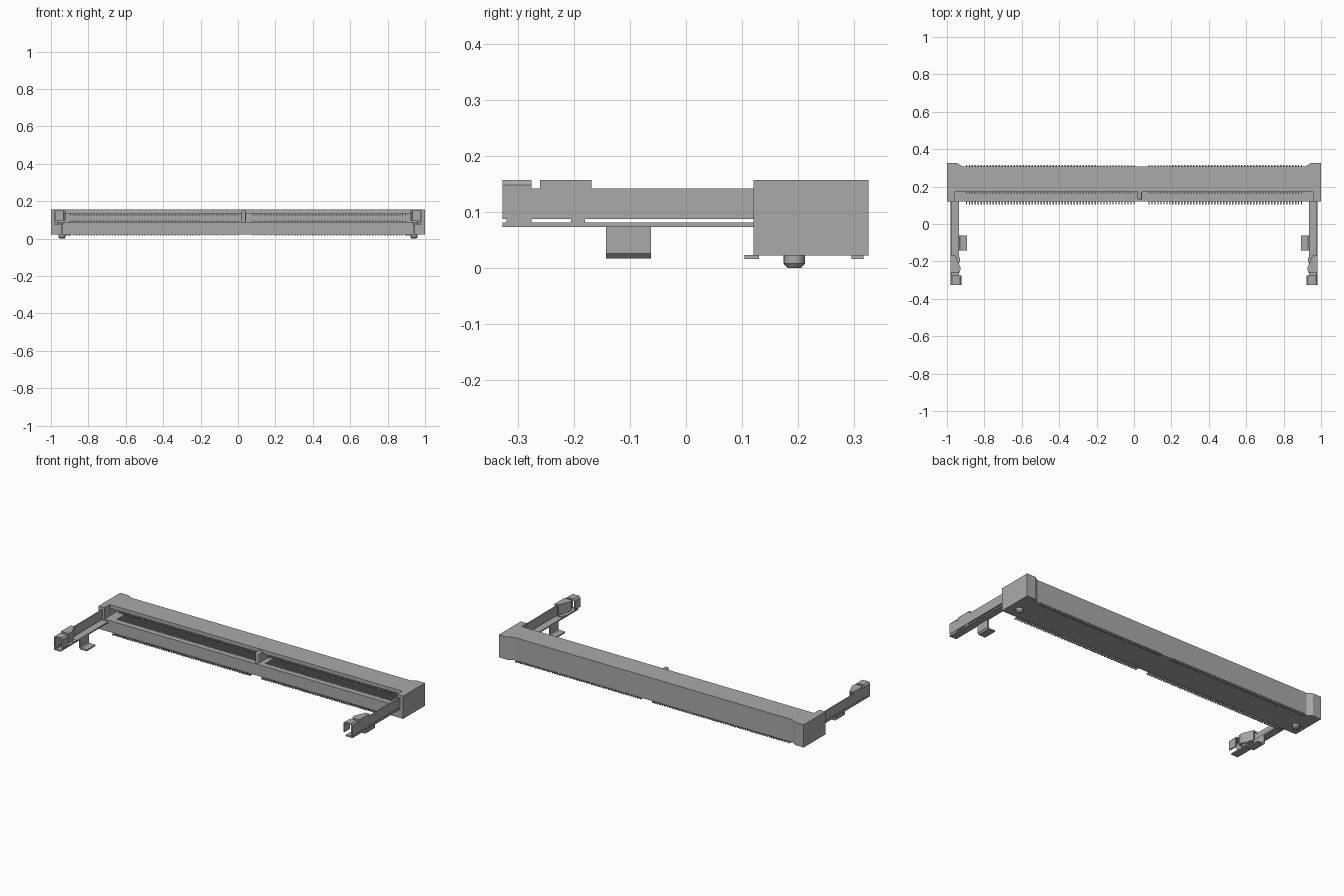
import bpy
import bmesh
from mathutils import Vector

if "Cube" in bpy.data.objects:
    bpy.data.objects.remove(bpy.data.objects["Cube"])

GREY = (0.40, 0.40, 0.405, 1)
grey = bpy.data.materials.new("plain grey")
grey.use_nodes = True
grey.diffuse_color = GREY
grey.node_tree.nodes["Principled BSDF"].inputs["Base Color"].default_value = GREY


def finish(name, bm, mirror=False, bevel=0):
    bmesh.ops.recalc_face_normals(bm, faces=bm.faces)
    mesh = bpy.data.meshes.new(name)
    bm.to_mesh(mesh)
    bm.free()
    mesh.materials.append(grey)
    obj = bpy.data.objects.new(name, mesh)
    bpy.context.collection.objects.link(obj)
    if bevel:
        mod = obj.modifiers.new("rounding", "BEVEL")
        mod.width = bevel
        mod.segments = 3
    if mirror:
        obj.modifiers.new("other_side", "MIRROR")
    return obj


def add_box(bm, x, y, z):
    corners = bmesh.ops.create_cube(bm, size=1)["verts"]
    for v in corners:
        v.co = Vector([a + (b - a) * (c + 0.5) for (a, b), c in zip((x, y, z), v.co)])


def add_prism(bm, points, axis, lo, hi):
    """Extrude a 2D outline along the axis; the outline uses the other two axes in order."""
    def place(p, depth):
        co = list(p)
        co.insert(axis, depth)
        return bm.verts.new(co)
    face = bm.faces.new([place(p, lo) for p in points])
    new = bmesh.ops.extrude_face_region(bm, geom=[face])["geom"]
    for v in new:
        if isinstance(v, bmesh.types.BMVert):
            v.co[axis] = hi


def prism(name, points, axis, lo, hi, mirror=False, bevel=0):
    bm = bmesh.new()
    add_prism(bm, points, axis, lo, hi)
    return finish(name, bm, mirror, bevel)


def boxes(name, parts, mirror=False, bevel=0):
    bm = bmesh.new()
    for part in parts:
        add_box(bm, *part)
    return finish(name, bm, mirror, bevel)


# Long housing with a C section that opens to the front
prism("housing", [(0.12, 0.022), (0.307, 0.022), (0.307, 0.157), (0.17, 0.157),
                  (0.17, 0.135), (0.26, 0.135), (0.26, 0.09), (0.12, 0.09)],
      0, -0.96, 0.96)

# End blocks with flared rear corners
prism("end_block", [(0.96, 0.12), (1, 0.12), (1, 0.325), (0.945, 0.325),
                    (0.915, 0.307), (0.96, 0.307)], 2, 0.022, 0.157, mirror=True)

# Key that divides the slot
boxes("slot_key", [((0.02, 0.042), (0.13, 0.262), (0.085, 0.152))], bevel=0.006)

# Rows of contacts and solder tails
ROWS = {
    "upper_contacts": ((0.163, 0.262), (0.123, 0.137)),
    "lower_contacts": ((0.15, 0.262), (0.087, 0.096)),
    "front_tails": ((0.104, 0.13), (0.016, 0.023)),
    "rear_tails": ((0.295, 0.316), (0.016, 0.023)),
}
PITCH = 0.016
for name, (y, z) in ROWS.items():
    xs = [i * PITCH for i in range(-56, 57)]
    boxes(name, [((x - 0.0035, x + 0.0035), y, z) for x in xs if not 0.01 < x < 0.065])

# Locating pegs with chamfered tips
bm = bmesh.new()
for r1, r2, z0, z1 in ((0.012, 0.019, 0, 0.008), (0.019, 0.019, 0.008, 0.023)):
    ring = bmesh.ops.create_cone(bm, cap_ends=True, segments=20, radius1=r1,
                                 radius2=r2, depth=z1 - z0)["verts"]
    bmesh.ops.translate(bm, verts=ring, vec=(0.94, 0.193, (z0 + z1) / 2))
peg = finish("locating_peg", bm, mirror=True)

# Side arm: thin upright wall over a flat strip, joined by small webs
boxes("arm_wall", [((0.972, 0.98), (-0.327, 0.2), (0.087, 0.142))], mirror=True)
boxes("arm_strip", [((0.936, 0.98), (-0.327, 0.2), (0.073, 0.081))], mirror=True)
boxes("arm_webs", [((0.93, 0.978), (-0.205, -0.18), (0.08, 0.088)),
                   ((0.965, 0.978), (-0.32, -0.275), (0.08, 0.088))], mirror=True)

# Hooked tip: arch that folds over the arm end
prism("arm_tip", [(0.98, 0.087), (0.98, 0.148), (0.972, 0.157), (0.93, 0.157),
                  (0.921, 0.148), (0.921, 0.095), (0.929, 0.095), (0.929, 0.145),
                  (0.934, 0.149), (0.968, 0.149), (0.972, 0.145), (0.972, 0.087)],
      1, -0.327, -0.275, mirror=True)

# Latch: folded top and slanted inner catch
prism("latch_top", [(0.98, -0.168), (0.98, -0.26), (0.932, -0.26), (0.927, -0.235),
                    (0.955, -0.168)], 2, 0.149, 0.157, mirror=True)
prism("latch_catch", [(0.972, -0.26), (0.932, -0.26), (0.927, -0.235), (0.955, -0.168),
                      (0.962, -0.168), (0.936, -0.234), (0.938, -0.252), (0.972, -0.252)],
      2, 0.098, 0.15, mirror=True)
boxes("latch_wall", [((0.972, 0.98), (-0.26, -0.168), (0.14, 0.152))], mirror=True)

# Solder foot: strip bent down and then inward
prism("solder_foot", [(0.944, 0.08), (0.936, 0.08), (0.936, 0.03), (0.93, 0.025),
                      (0.893, 0.025), (0.893, 0.017), (0.935, 0.017), (0.944, 0.026)],
      1, -0.143, -0.062, mirror=True)

# Smooth the round pegs only
bpy.ops.object.select_all(action="DESELECT")
peg.select_set(True)
bpy.context.view_layer.objects.active = peg
bpy.ops.object.shade_smooth_by_angle()
